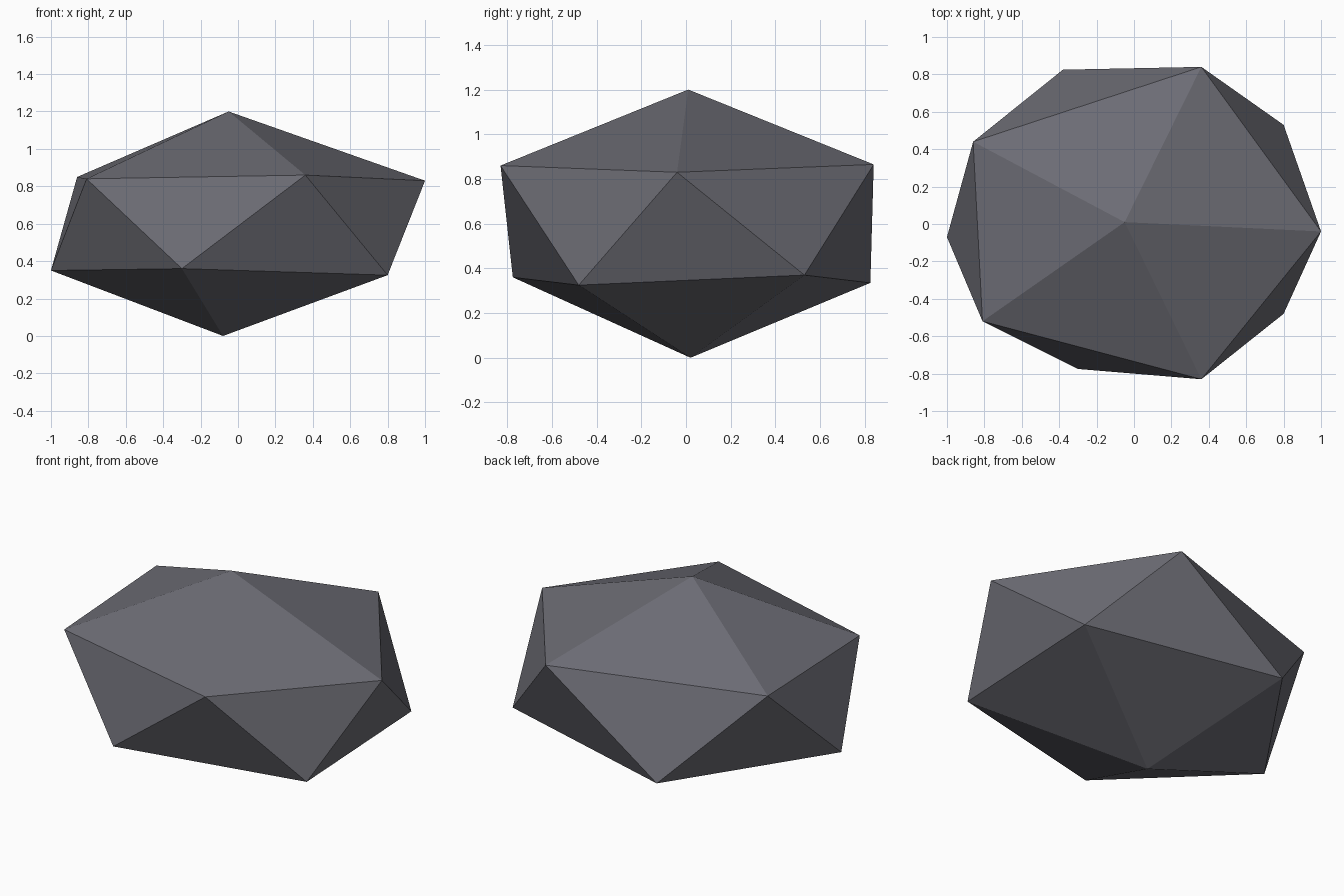
import bpy
import bmesh

cube = bpy.data.objects.get("Cube")
if cube:
    bpy.data.objects.remove(cube, do_unlink=True)

# Stone colour
stone = bpy.data.materials.new("dark_grey_stone")
stone.use_nodes = True
colour = (0.15, 0.15, 0.175, 1)
stone.diffuse_color = colour
shader = stone.node_tree.nodes["Principled BSDF"]
shader.inputs["Base Color"].default_value = colour
shader.inputs["Roughness"].default_value = 0.9

# Irregular rings, both running anticlockwise from +x
upper_ring = [(1, -0.04, 0.83), (0.36, 0.84, 0.865), (-0.86, 0.44, 0.85),
              (-0.81, -0.52, 0.84), (0.36, -0.83, 0.86)]
lower_ring = [(0.8, 0.53, 0.37), (-0.38, 0.825, 0.335), (-1, -0.07, 0.35),
              (-0.3, -0.775, 0.36), (0.8, -0.48, 0.325)]

bm = bmesh.new()
peak = bm.verts.new((-0.05, 0.01, 1.2))
base = bm.verts.new((-0.08, 0.02, 0))
upper = [bm.verts.new(p) for p in upper_ring]
lower = [bm.verts.new(p) for p in lower_ring]

# Cap, two interlocking side facets and underside for each fifth
for i in range(5):
    j = (i + 1) % 5
    bm.faces.new((peak, upper[i], upper[j]))
    bm.faces.new((upper[i], lower[i], upper[j]))
    bm.faces.new((lower[i], lower[j], upper[j]))
    bm.faces.new((base, lower[j], lower[i]))
bmesh.ops.recalc_face_normals(bm, faces=bm.faces)

mesh = bpy.data.meshes.new("rock")
bm.to_mesh(mesh)
bm.free()
mesh.materials.append(stone)
rock = bpy.data.objects.new("rock", mesh)
bpy.context.collection.objects.link(rock)
